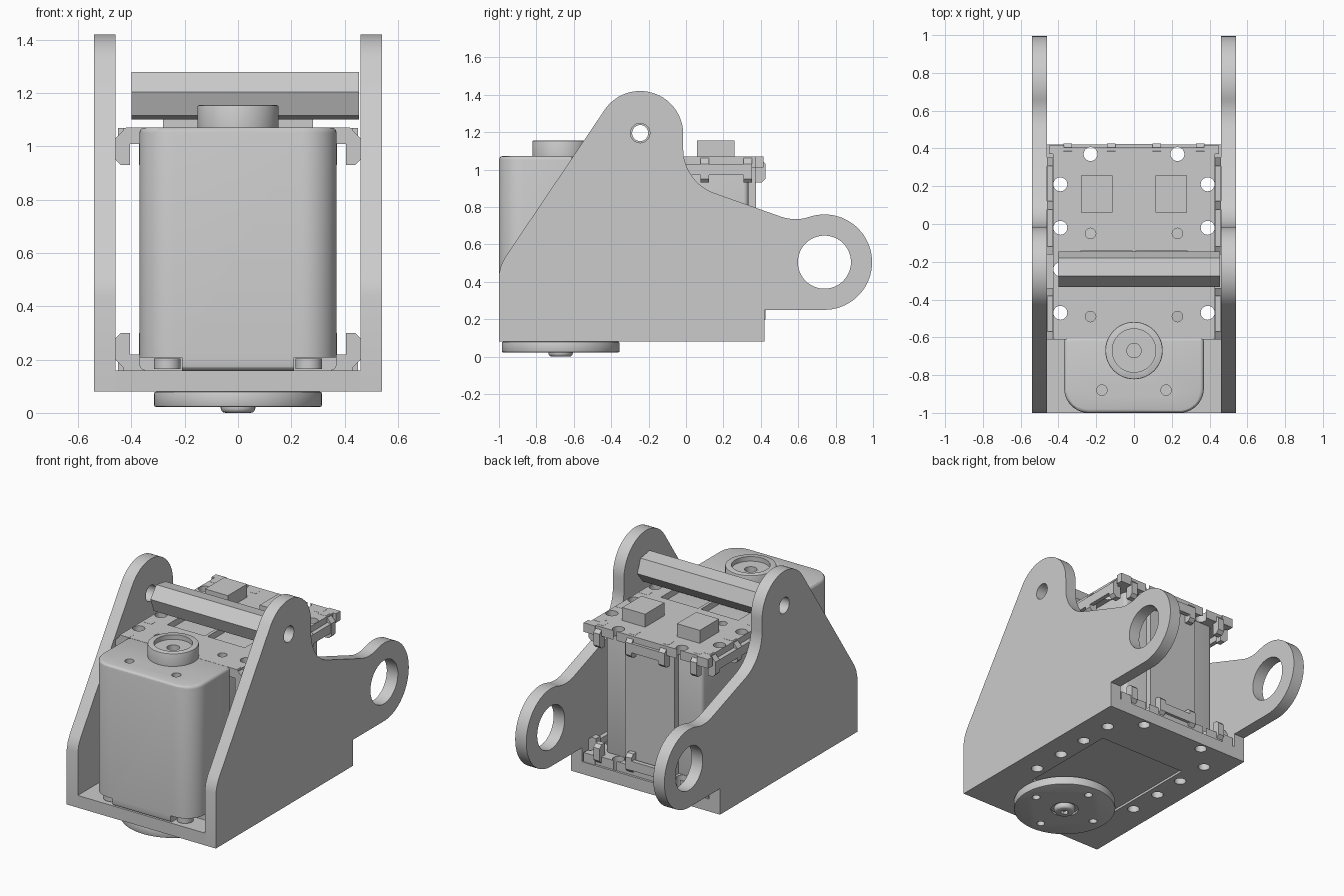
import bpy, bmesh, math

if "Cube" in bpy.data.objects:
    bpy.data.objects.remove(bpy.data.objects["Cube"], do_unlink=True)

grey = bpy.data.materials.new("plain_grey")
grey.use_nodes = True
tone = (0.6, 0.6, 0.6, 1)
grey.diffuse_color = tone
grey.node_tree.nodes["Principled BSDF"].inputs["Base Color"].default_value = tone


def arc(cx, cy, r, a0, a1, n=16):
    angles = [math.radians(a0 + (a1 - a0) * i / n) for i in range(n + 1)]
    return [(cx + r * math.cos(a), cy + r * math.sin(a)) for a in angles]


def circle(cx, cy, r, n=32):
    return arc(cx, cy, r, 0, 360, n)[:-1]


def rect(x0, y0, x1, y1):
    return [(x0, y0), (x1, y0), (x1, y1), (x0, y1)]


PLACE = {
    "x": lambda u, v, w: (w, u, v),
    "y": lambda u, v, w: (u, w, v),
    "z": lambda u, v, w: (u, v, w),
}


def build(name, prisms):
    """One object from several (outline, axis, low, high) prisms."""
    bm = bmesh.new()
    for outline, axis, lo, hi in prisms:
        rings = [[bm.verts.new(PLACE[axis](u, v, w)) for u, v in outline] for w in (lo, hi)]
        bm.faces.new(rings[0])
        bm.faces.new(rings[1])
        n = len(outline)
        for i in range(n):
            j = (i + 1) % n
            bm.faces.new((rings[0][i], rings[0][j], rings[1][j], rings[1][i]))
    bmesh.ops.recalc_face_normals(bm, faces=bm.faces)
    mesh = bpy.data.meshes.new(name)
    bm.to_mesh(mesh)
    bm.free()
    mesh.materials.append(grey)
    obj = bpy.data.objects.new(name, mesh)
    bpy.context.collection.objects.link(obj)
    return obj


def apply(obj, mod):
    bpy.context.view_layer.objects.active = obj
    bpy.ops.object.modifier_apply(modifier=mod.name)


def cut(obj, prisms):
    cutter = build("cutter", prisms)
    cutter.hide_render = True
    mod = obj.modifiers.new("cut", "BOOLEAN")
    mod.operation, mod.solver, mod.object = "DIFFERENCE", "EXACT", cutter
    apply(obj, mod)
    bpy.data.objects.remove(cutter, do_unlink=True)


def bevel(obj, width, segments=3):
    mod = obj.modifiers.new("bevel", "BEVEL")
    mod.width, mod.segments, mod.limit_method = width, segments, "ANGLE"
    mod.angle_limit = math.radians(50)
    apply(obj, mod)


parts = []
SIDES = (-1, 1)
PIVOT = (-0.245, 1.195)
SHAFT_Y = -0.67
mounts = [(s * 0.39, y) for s in SIDES for y in (0.21, -0.02, -0.24, -0.47)]
mounts += [(s * 0.23, 0.37) for s in SIDES]

# Bracket side plates
profile = [(-1, 0.08), (0.42, 0.08), (0.42, 0.25)]
profile += arc(0.74, 0.505, 0.255, -90, 108, 40)
profile += arc(0.586, 0.975, 0.24, -72, -110, 10)[1:]
profile += arc(0.235, 1.11, 0.25, -110, -180)
profile += arc(-0.245, 1.19, 0.23, 0, 146, 28)
profile += [(-0.97, 0.527), (-0.99, 0.485), (-1, 0.44)]
for s, label in zip(SIDES, ("right", "left")):
    lo, hi = sorted((s * 0.46, s * 0.54))
    plate = build(label + "_side_plate", [(profile, "x", lo, hi)])
    cut(plate, [(circle(*PIVOT, 0.052), "x", lo - 0.1, hi + 0.1),
                (circle(0.74, 0.505, 0.142, 48), "x", lo - 0.1, hi + 0.1)])
    parts.append(plate)

# Bracket base with mounting holes and a shallow window underneath
base = build("base_plate", [(rect(-0.46, -1, 0.46, 0.42), "z", 0.08, 0.16)])
cut(base, [(circle(x, y, 0.037, 20), "z", 0, 0.3) for x, y in mounts])
cut(base, [(rect(-0.32, -0.6, 0.32, 0.08), "z", 0, 0.095)])
parts.append(base)

# Hexagonal crossbar, bored through
bar = build("crossbar", [(arc(-0.24, 1.19, 0.095, -9, 291, 5), "x", -0.4, 0.455)])
cut(bar, [(circle(*PIVOT, 0.043), "x", -1, 1)])
parts.append(bar)

# Motor housing: rounded front block and plainer rear block
outline = [(0.37, -0.6), (-0.37, -0.6)]
outline += arc(-0.24, -0.87, 0.13, 180, 270, 10) + arc(0.24, -0.87, 0.13, 270, 360, 10)
front = build("housing_front", [(outline, "z", 0.16, 1.072)])
bevel(front, 0.02)
cut(front, [(circle(s * 0.17, -0.88, 0.028, 20), "z", 1.01, 1.2) for s in SIDES]
    + [(rect(*sorted((s * 0.21, s * 0.4))[:1], -1.1, max(s * 0.21, s * 0.4), -0.85), "z", 0.1, 0.207)
       for s in SIDES])
rear = build("housing_rear", [
    (rect(-0.35, -0.61, 0.35, 0.333), "z", 0.2, 1.03)])
bevel(rear, 0.025)
parts += [front, rear,
          build("rear_rib", [(rect(-0.18, 0.3, 0.18, 0.375), "z", 0.2, 1.03)])]

# Case screws at the lower front corners
screws = build("case_screws", [(circle(s * 0.265, -0.925, 0.05, 24), "z", 0.165, 0.204)
                               for s in SIDES])
parts.append(screws)


# Mounting flanges: the lower one is the upper one turned over
def flange(name, zf):
    def lug(s, reach):
        return [(s * (u + reach), zf(v)) for u, v in
                ((-0.1, 1.071), (-0.04, 1.071), (0, 1.03), (0, 0.95), (-0.02, 0.93),
                 (-0.055, 0.93), (-0.055, 1.02), (-0.1, 1.02))]

    lo, hi = sorted((zf(1.01), zf(1.07)))
    sheet = build(name + "_sheet", [(rect(-0.43, -0.61, 0.43, 0.405), "z", lo, hi)])
    holes = [(circle(x, y, 0.037, 20), "z", lo - 0.1, hi + 0.1) for x, y in mounts]
    holes += [(circle(s * 0.23, y, 0.028, 20), "z", lo - 0.1, hi + 0.1)
              for s in SIDES for y in (-0.05, -0.49)]
    holes += [(rect(a, -0.33, a + 0.27, -0.14), "z", lo - 0.1, hi + 0.1)
              for a in (-0.28, 0.01)]
    cut(sheet, holes)
    lugs = []
    for s in SIDES:
        for y in (0.33, 0.1, -0.14, -0.36, -0.59):
            lugs.append((lug(s, 0.46), "y", y - 0.022, y + 0.022))
        for x in (0.35, 0.12):
            lugs.append((lug(1, 0.425), "x", s * x - 0.022, s * x + 0.022))
    # Outer rails that tie the lugs together
    rail_lo, rail_hi = sorted((zf(0.97), zf(1.03)))
    rails = [(rect(s * 0.445 - 0.014, y0, s * 0.445 + 0.014, y1), "z", rail_lo, rail_hi)
             for s in SIDES for y0, y1 in ((-0.59, -0.36), (-0.14, 0.33))]
    rails.append((rect(-0.14, 0.395, 0.14, 0.424), "z", rail_lo, rail_hi))
    # Rear corner blocks
    corners = [(rect(s * 0.41 - 0.04, 0.37, s * 0.41 + 0.04, 0.415), "z", lo, hi) for s in SIDES]
    return [sheet, build(name + "_lugs", lugs), build(name + "_rails", rails + corners)]


parts += flange("upper_flange", lambda z: z)
parts += flange("lower_flange", lambda z: 1.23 - z)

# Connector blocks on top
blocks = build("connector_blocks", [
    (rect(s * 0.198 - 0.083, 0.06, s * 0.198 + 0.083, 0.258), "z", 1.05, 1.155) for s in SIDES])
parts.append(blocks)

# Top bearing boss with recess and centre hole
boss = build("bearing_boss", [(circle(0, SHAFT_Y, 0.152, 48), "z", 1.0, 1.155)])
bevel(boss, 0.006, 2)
cut(boss, [(circle(0, SHAFT_Y, 0.115, 48), "z", 1.125, 1.3)])
cut(boss, [(circle(0, SHAFT_Y, 0.038, 24), "z", 1.08, 1.3)])
parts.append(boss)

# Output disc under the base, with four holes and a domed centre screw
disc = build("output_disc", [(circle(0, SHAFT_Y, 0.315, 64), "z", 0.022, 0.08)])
bevel(disc, 0.008, 2)
cut(disc, [(circle(x, SHAFT_Y + y, 0.025, 20), "z", -0.1, 0.06)
           for x, y in ((0.23, 0), (-0.23, 0), (0, 0.23), (0, -0.23))])
cut(disc, [(circle(0, SHAFT_Y, 0.085, 32), "z", -0.1, 0.035)])
screw = build("centre_screw", [(circle(0, SHAFT_Y, 0.065, 32), "z", 0, 0.05)])
bevel(screw, 0.018, 4)
cut(screw, [(circle(0, SHAFT_Y, 0.025, 6), "z", -0.1, 0.02)])
parts += [disc, screw]

# Smooth curved surfaces, crisp edges
bpy.ops.object.select_all(action="DESELECT")
for obj in parts:
    obj.select_set(True)
bpy.context.view_layer.objects.active = parts[0]
bpy.ops.object.shade_smooth_by_angle(angle=math.radians(30))
